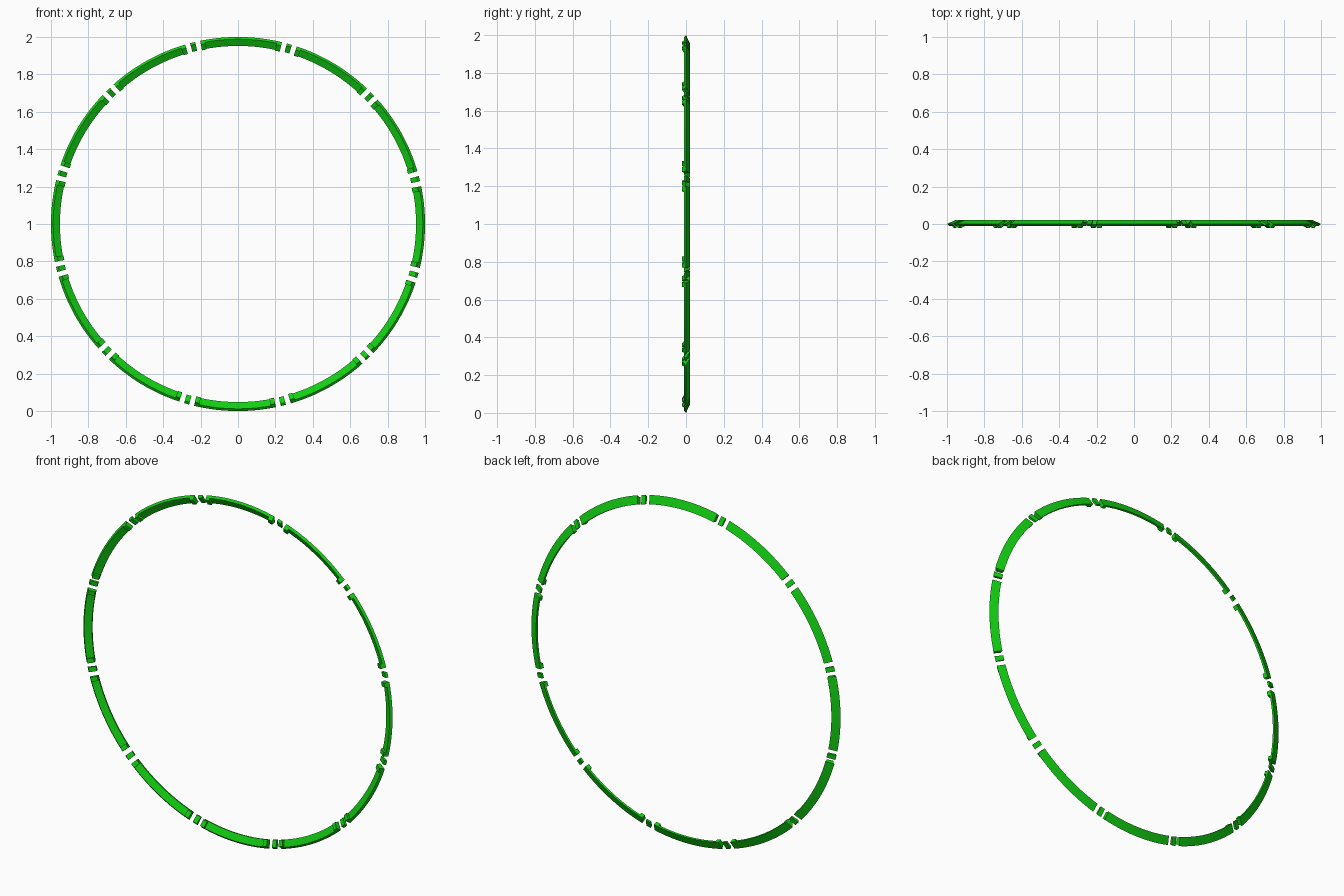
import bpy, bmesh, math

cube = bpy.data.objects.get("Cube")
if cube:
    bpy.data.objects.remove(cube, do_unlink=True)

green = bpy.data.materials.new("bright_green")
green.use_nodes = True
colour = (0.006, 0.62, 0.006, 1.0)
green.diffuse_color = colour
green.node_tree.nodes["Principled BSDF"].inputs["Base Color"].default_value = colour

# Cross-sections as (radius, y): a tilted plate and the raised clip on its front
PLATE = [(0.955, 0.021), (1.0, 0.0), (0.988, -0.010), (0.952, 0.010)]
CLIP = [(0.953, 0.010), (0.989, -0.009), (0.980, -0.021), (0.948, -0.003)]


def arc_solid(name, profile, start, end, steps):
    """Sweep a closed profile along an arc, angles in degrees clockwise from the top."""
    bm = bmesh.new()
    rings = []
    for i in range(steps + 1):
        a = math.radians(start + (end - start) * i / steps)
        rings.append([bm.verts.new((r * math.sin(a), y, 1 + r * math.cos(a)))
                      for r, y in profile])
    n = len(profile)
    for r0, r1 in zip(rings, rings[1:]):
        for j in range(n):
            k = (j + 1) % n
            bm.faces.new((r0[j], r0[k], r1[k], r1[j]))
    bm.faces.new(rings[0])
    bm.faces.new(rings[-1])
    bmesh.ops.recalc_face_normals(bm, faces=bm.faces)
    mesh = bpy.data.meshes.new(name)
    bm.to_mesh(mesh)
    bm.free()
    mesh.materials.append(green)
    obj = bpy.data.objects.new(name, mesh)
    bpy.context.collection.objects.link(obj)
    bpy.ops.object.select_all(action='DESELECT')
    obj.select_set(True)
    bpy.context.view_layer.objects.active = obj
    bpy.ops.object.shade_smooth_by_angle(angle=math.radians(30))
    return obj


COUNT = 12
HALF = 12.65       # half the sweep of a long segment
CLIP_SWEEP = 1.5   # sweep of each raised end clip
for i in range(COUNT):
    mid = 0.95 + i * 360 / COUNT
    # Long ring segment with a clip at either end
    arc_solid(f"ring_segment_{i + 1}", PLATE, mid - HALF, mid + HALF, 16)
    arc_solid(f"start_clip_{i + 1}", CLIP, mid - HALF, mid - HALF + CLIP_SWEEP, 2)
    arc_solid(f"end_clip_{i + 1}", CLIP, mid + HALF - CLIP_SWEEP, mid + HALF, 2)
    # Short block in the middle of the gap
    arc_solid(f"gap_block_{i + 1}", PLATE, mid + 15 - 0.8, mid + 15 + 0.8, 2)
